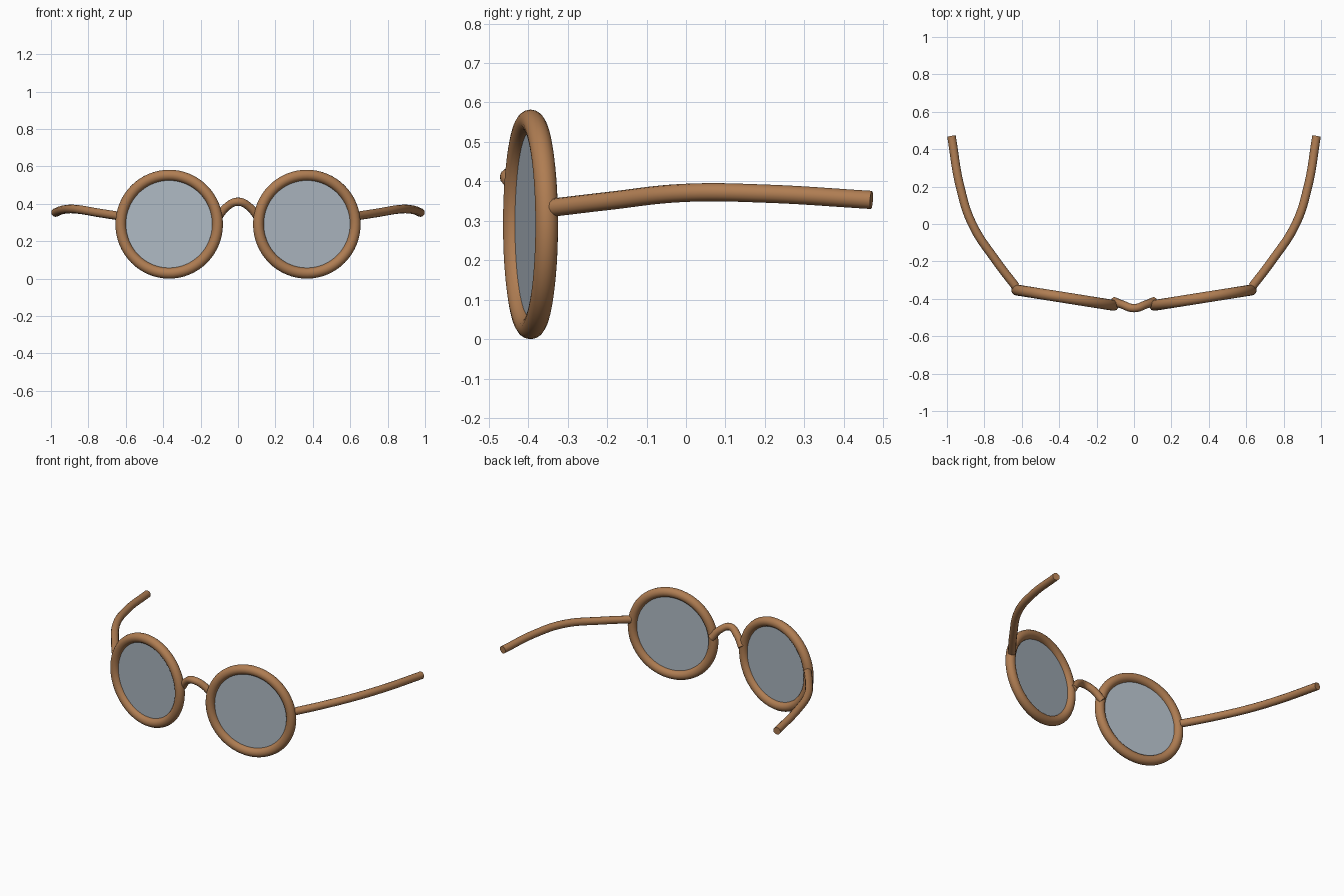
import bpy
import math

cube = bpy.data.objects.get("Cube")
if cube:
    bpy.data.objects.remove(cube, do_unlink=True)


def material(name, rgb, roughness):
    m = bpy.data.materials.new(name)
    m.use_nodes = True
    m.diffuse_color = (*rgb, 1)
    bsdf = next(n for n in m.node_tree.nodes if n.type == 'BSDF_PRINCIPLED')
    bsdf.inputs["Base Color"].default_value = (*rgb, 1)
    bsdf.inputs["Roughness"].default_value = roughness
    return m


wood = material("warm brown frame", (0.43, 0.205, 0.085), 0.5)
glass = material("grey blue lens", (0.42, 0.48, 0.54), 0.2)


def finish(name, mat):
    """Name, colour and smooth the active mesh."""
    ob = bpy.context.object
    ob.name = ob.data.name = name
    ob.data.materials.clear()
    ob.data.materials.append(mat)
    bpy.ops.object.shade_smooth_by_angle(angle=math.radians(40))
    return ob


def tube(name, points, radius):
    """Round capped bar along a smooth path through the points."""
    curve = bpy.data.curves.new(name, 'CURVE')
    curve.dimensions = '3D'
    curve.bevel_depth = radius
    curve.bevel_resolution = 4
    curve.resolution_u = 10
    curve.use_fill_caps = True
    spline = curve.splines.new('BEZIER')
    spline.bezier_points.add(len(points) - 1)
    for bp, p in zip(spline.bezier_points, points):
        bp.co = p
        bp.handle_left_type = bp.handle_right_type = 'AUTO'
    ob = bpy.data.objects.new(name, curve)
    bpy.context.collection.objects.link(ob)
    bpy.ops.object.select_all(action='DESELECT')
    ob.select_set(True)
    bpy.context.view_layer.objects.active = ob
    bpy.ops.object.convert(target='MESH')
    return finish(name, wood)


RIM_RADIUS, RIM_TUBE = 0.262, 0.029
WRAP = math.radians(9)  # each lens turns outward a little

# Path of one arm, from the hinge to the tip
arm = [(0.632, -0.335, 0.334), (0.735, -0.2, 0.35), (0.865, 0.0, 0.371),
       (0.93, 0.2, 0.369), (0.976, 0.47, 0.353)]

for side, s in (("left", 1), ("right", -1)):
    place = dict(location=(s * 0.368, -0.394, RIM_RADIUS + RIM_TUBE),
                 rotation=(math.pi / 2, 0, s * WRAP))
    # Rim
    bpy.ops.mesh.primitive_torus_add(major_radius=RIM_RADIUS, minor_radius=RIM_TUBE,
                                     major_segments=64, minor_segments=16, **place)
    finish(side + "_rim", wood)
    # Lens
    bpy.ops.mesh.primitive_cylinder_add(vertices=64, radius=RIM_RADIUS - 0.01,
                                        depth=0.006, **place)
    finish(side + "_lens", glass)
    # Arm
    tube(side + "_arm", [(s * x, y, z) for x, y, z in arm], 0.023)

# Nose bridge
half = [(0.108, -0.412, 0.325), (0.062, -0.431, 0.382)]
tube("nose_bridge", [(-x, y, z) for x, y, z in half] + [(0, -0.45, 0.411)] + half[::-1], 0.022)
